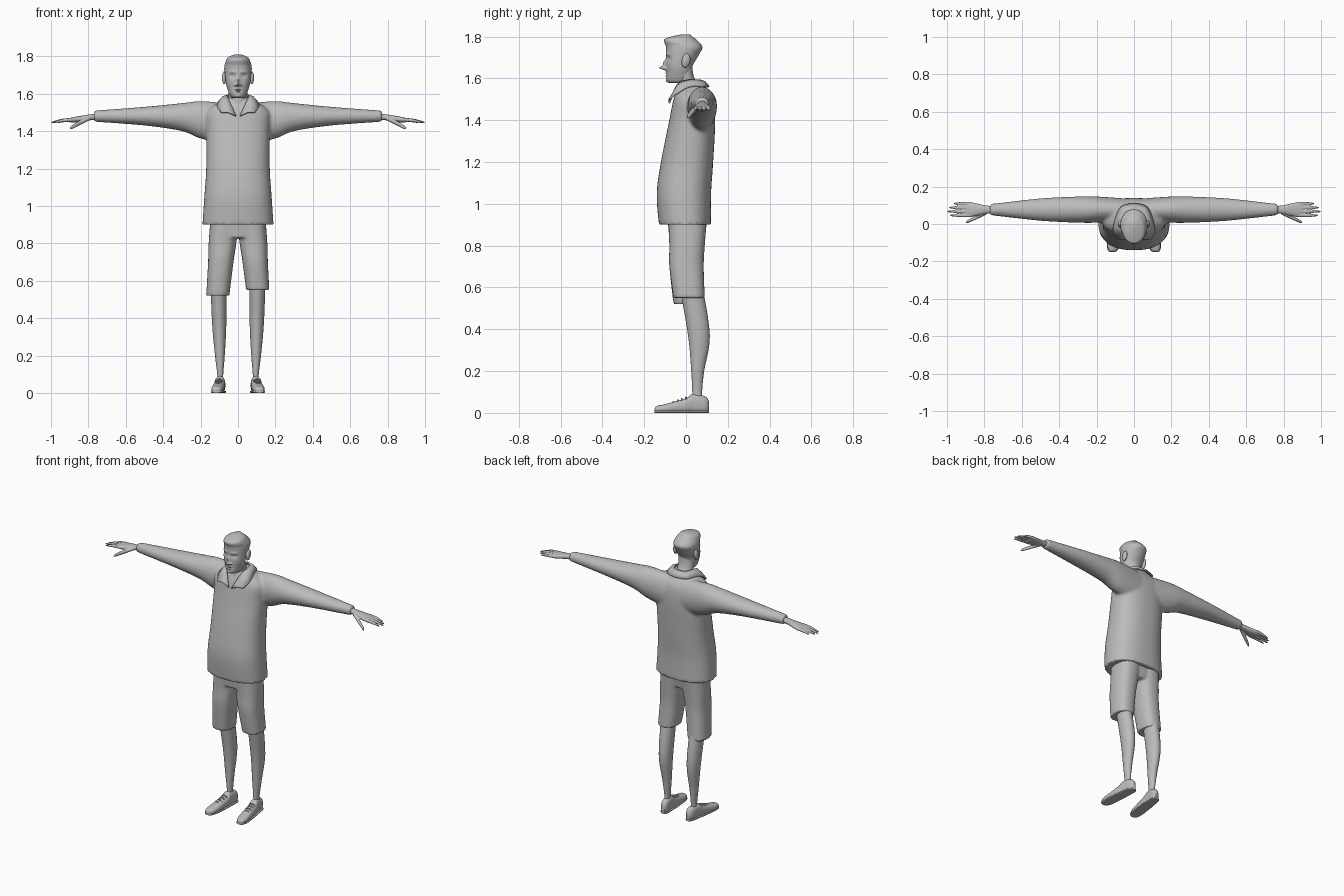
import bpy, bmesh, math
from mathutils import Matrix, Vector

if "Cube" in bpy.data.objects:
    bpy.data.objects.remove(bpy.data.objects["Cube"])

GREY = (.5, .5, .5, 1)
clay = bpy.data.materials.new("plain grey")
clay.use_nodes = True
clay.diffuse_color = GREY
clay.node_tree.nodes["Principled BSDF"].inputs["Base Color"].default_value = GREY


def spline(rows, steps):
    """Smooth interpolation through rows of numbers."""
    out = []
    last = len(rows) - 1
    for i in range(last):
        before, start, end, after = (rows[max(0, min(last, i + k))] for k in (-1, 0, 1, 2))
        for s in range(steps):
            t = s / steps
            point = []
            for a, b, c, d in zip(before, start, end, after):
                tangent_in, tangent_out = (c - a) / 2, (d - b) / 2
                bend = 3 * (c - b) - 2 * tangent_in - tangent_out
                twist = 2 * (b - c) + tangent_in + tangent_out
                point.append(b + t * (tangent_in + t * (bend + t * twist)))
            out.append(point)
    return out + [list(rows[-1])]


def loft(bm, axis, rows, middle=0, lean=0, sides=28, power=2, steps=5, mirror=False):
    """Rows are (position on axis, half width, low, high); the middle leans along the axis."""
    across, along = [k for k in range(3) if k != axis]
    rings = []
    for position, half, low, high in spline(rows, steps):
        ring = []
        for k in range(sides):
            angle = math.tau * k / sides
            c, s = math.cos(angle), math.sin(angle)
            co = Vector()
            co[axis] = position
            co[across] = middle + lean * position + half * math.copysign(abs(c) ** (2 / power), c)
            co[along] = (low + high) / 2 + (high - low) / 2 * math.copysign(abs(s) ** (2 / power), s)
            if mirror:
                co.x = -co.x
            ring.append(bm.verts.new(co))
        rings.append(ring)
    for a, b in zip(rings, rings[1:]):
        for k in range(sides):
            bm.faces.new((a[k], a[k - 1], b[k - 1], b[k]))
    bm.faces.new(rings[0])
    bm.faces.new(rings[-1])
    return [vert for ring in rings for vert in ring]


def finish(name, bm, voxel=None, angle=50):
    """Turn the bmesh into a smooth object, optionally blending its pieces."""
    bmesh.ops.recalc_face_normals(bm, faces=bm.faces)
    mesh = bpy.data.meshes.new(name)
    bm.to_mesh(mesh)
    bm.free()
    mesh.materials.append(clay)
    for face in mesh.polygons:
        face.use_smooth = True
    mesh.set_sharp_from_angle(angle=math.radians(angle))
    ob = bpy.data.objects.new(name, mesh)
    bpy.context.collection.objects.link(ob)
    if voxel:
        blend = ob.modifiers.new("blend", 'REMESH')
        blend.mode, blend.voxel_size, blend.use_smooth_shade = 'VOXEL', voxel, True
        soften = ob.modifiers.new("soften", 'SMOOTH')
        soften.factor, soften.iterations = .5, 4
    return ob


SIDES = (("left", False), ("right", True))

# Shirt: torso and sleeves blended together
bm = bmesh.new()
loft(bm, 2, [(.9, .19, -.13, .12), (1.05, .18, -.14, .12), (1.2, .17, -.12, .13),
             (1.4, .17, -.08, .14), (1.5, .17, -.06, .13), (1.55, .11, -.04, .1),
             (1.58, .06, -.03, .08)], sides=48, power=2.4)
for side, flip in SIDES:
    loft(bm, 0, [(.05, .06, 1.33, 1.55), (.2, .07, 1.36, 1.56), (.3, .07, 1.4, 1.55),
                 (.5, .06, 1.43, 1.53), (.77, .03, 1.45, 1.51)], middle=.077, mirror=flip)
finish("shirt", bm, voxel=.009)

# Shirt collar: folded band with two points at the front
neck_edge = [(0, .07, 1.59), (.04, .06, 1.59), (.06, .01, 1.59), (.05, -.04, 1.57), (.01, -.08, 1.48)]
outer_edge = [(0, .11, 1.56), (.07, .09, 1.56), (.1, .02, 1.56), (.11, -.04, 1.53), (.09, -.08, 1.5)]
bm = bmesh.new()
for mirror in (1, -1):
    strips = []
    for a, b in zip(spline(neck_edge, 4), spline(outer_edge, 4)):
        a, b = Vector(a), Vector(b)
        crease = (a + b) / 2 + Vector((0, 0, .008))
        strips.append([bm.verts.new((p.x * mirror, p.y, p.z)) for p in (a, crease, b)])
    for r, q in zip(strips, strips[1:]):
        for k in (0, 1):
            bm.faces.new((r[k], r[k + 1], q[k + 1], q[k]))
bmesh.ops.remove_doubles(bm, verts=bm.verts, dist=.0005)
cloth = finish("collar", bm).modifiers.new("cloth", 'SOLIDIFY')
cloth.thickness, cloth.offset = .008, 0

# Shorts: hips and two legs blended together
bm = bmesh.new()
loft(bm, 2, [(.83, .14, -.08, .08), (.95, .15, -.09, .1)], power=2.6)
for side, flip in SIDES:
    hem = .52 if flip else .55
    loft(bm, 2, [(hem, .062, -.06, .09), (.7, .068, -.08, .085), (.8, .074, -.08, .09),
                 (.92, .076, -.085, .1)], middle=.155, lean=-.09, power=2.4, mirror=flip)
finish("shorts", bm, voxel=.008)

for side, flip in SIDES:
    # Bare lower legs
    bm = bmesh.new()
    loft(bm, 2, [(.05, .018, .03, .08), (.1, .016, .03, .077), (.2, .026, .025, .087),
                 (.37, .038, .01, .114), (.6, .042, -.03, .08)],
         middle=.093, lean=.02, mirror=flip)
    finish(side + "_leg", bm)

    # Shoes, and a thin sole following the same outline
    outline = [(-.15, .01, .01, .02), (-.14, .023, 0, .033), (-.1, .032, 0, .042), (0, .03, 0, .07),
               (.03, .027, 0, .09), (.09, .023, 0, .08), (.11, .01, .01, .055)]
    bm = bmesh.new()
    loft(bm, 1, outline, middle=.1, lean=-.1, power=2.5, mirror=flip)
    finish(side + "_shoe", bm)
    bm = bmesh.new()
    loft(bm, 1, [(y, half + .003, 0, .012) for y, half, low, high in outline],
         middle=.1, lean=-.1, power=4, mirror=flip)
    finish(side + "_sole", bm)

    # Laces: four small bows over the instep
    bm = bmesh.new()
    for i in range(4):
        y, z = -.06 + .02 * i, .05 + .007 * i
        loft(bm, 0, [(.1 - y / 10 + shift, .004, z - abs(shift) / 2, z - abs(shift) / 2 + .008)
                     for shift in (-.02, 0, .02)], middle=y, sides=8, mirror=flip)
    finish(side + "_laces", bm)

    # Hands: wrist and palm, four fingers by rule, and a thumb
    bm = bmesh.new()
    loft(bm, 0, [(.74, .021, 1.46, 1.496), (.79, .022, 1.458, 1.49), (.87, .039, 1.446, 1.477),
                 (.9, .036, 1.448, 1.47)], middle=.077, power=2.3, mirror=flip)
    for i, reach in enumerate((.985, 1, .99, .965)):
        rows = []
        for t in (0, .5, .9, 1):
            radius, z = .01 - .007 * t ** 4, 1.462 - .016 * t * t
            rows.append((.87 + (reach - .87) * t, radius, z - radius, z + radius))
        loft(bm, 0, rows, middle=.046 + .021 * i, sides=12, mirror=flip)
    loft(bm, 0, [(.79, .012, 1.46, 1.48), (.85, .011, 1.43, 1.455), (.89, .008, 1.41, 1.43),
                 (.9, .003, 1.41, 1.417)], middle=.44, lean=-.48, sides=14, mirror=flip)
    finish(side + "_hand", bm, voxel=.0035)

    # Ears
    bm = bmesh.new()
    place = Matrix.LocRotScale(Vector((-.074 if flip else .074, 0, 1.685)),
                               Matrix.Rotation(-.2, 3, 'X').to_quaternion(), Vector((.012, .02, .034)))
    bmesh.ops.create_uvsphere(bm, u_segments=20, v_segments=14, radius=1, matrix=place)
    finish(side + "_ear", bm)

# Neck
bm = bmesh.new()
loft(bm, 2, [(1.5, .055, -.05, .08), (1.56, .05, -.04, .06), (1.61, .05, -.04, .037),
             (1.66, .05, -.05, .03)])
finish("neck", bm)

# Head: lofted skull with face features raised or sunk on the front
bm = bmesh.new()
skull = loft(bm, 2, [(1.577, .027, -.08, 0), (1.59, .043, -.093, .025), (1.63, .058, -.093, .03),
                     (1.66, .065, -.095, .032), (1.71, .07, -.095, .06), (1.75, .07, -.096, .078),
                     (1.785, .058, -.104, .05), (1.8, .043, -.07, .03), (1.81, .018, -.025, .02)],
             sides=80, power=2.1, steps=9)
FEATURES = {  # x, z, spread in x, spread in z, push (plus is inward)
    "nose tip": (0, 1.65, .01, .009, -.032),
    "nose bridge": (0, 1.672, .008, .016, -.016),
    "nostrils": (.015, 1.646, .006, .006, -.01),
    "eye sockets": (.031, 1.695, .014, .01, .012),
    "eyeballs": (.031, 1.694, .007, .005, -.006),
    "brows": (.03, 1.716, .018, .006, -.005),
    "upper lip": (0, 1.625, .018, .004, -.007),
    "mouth": (0, 1.618, .02, .003, .006),
    "lower lip": (0, 1.611, .016, .004, -.006),
    "chin": (0, 1.588, .014, .007, -.004)}
for vert in skull:
    x, y, z = vert.co
    if y < -.02:
        for fx, fz, spread_x, spread_z, push in FEATURES.values():
            fall = ((abs(x) - fx) / spread_x) ** 2 + ((z - fz) / spread_z) ** 2
            vert.co.y += push * math.exp(-fall)
    # Short hair stands slightly proud of the skin
    hairline = max(1.645, 1.762 - 1.9 * max(0, y + .04))
    if z < 1.8:
        vert.co.x *= 1 + .035 * min(1, max(0, (z - hairline) / .006))
finish("head", bm, angle=60)
